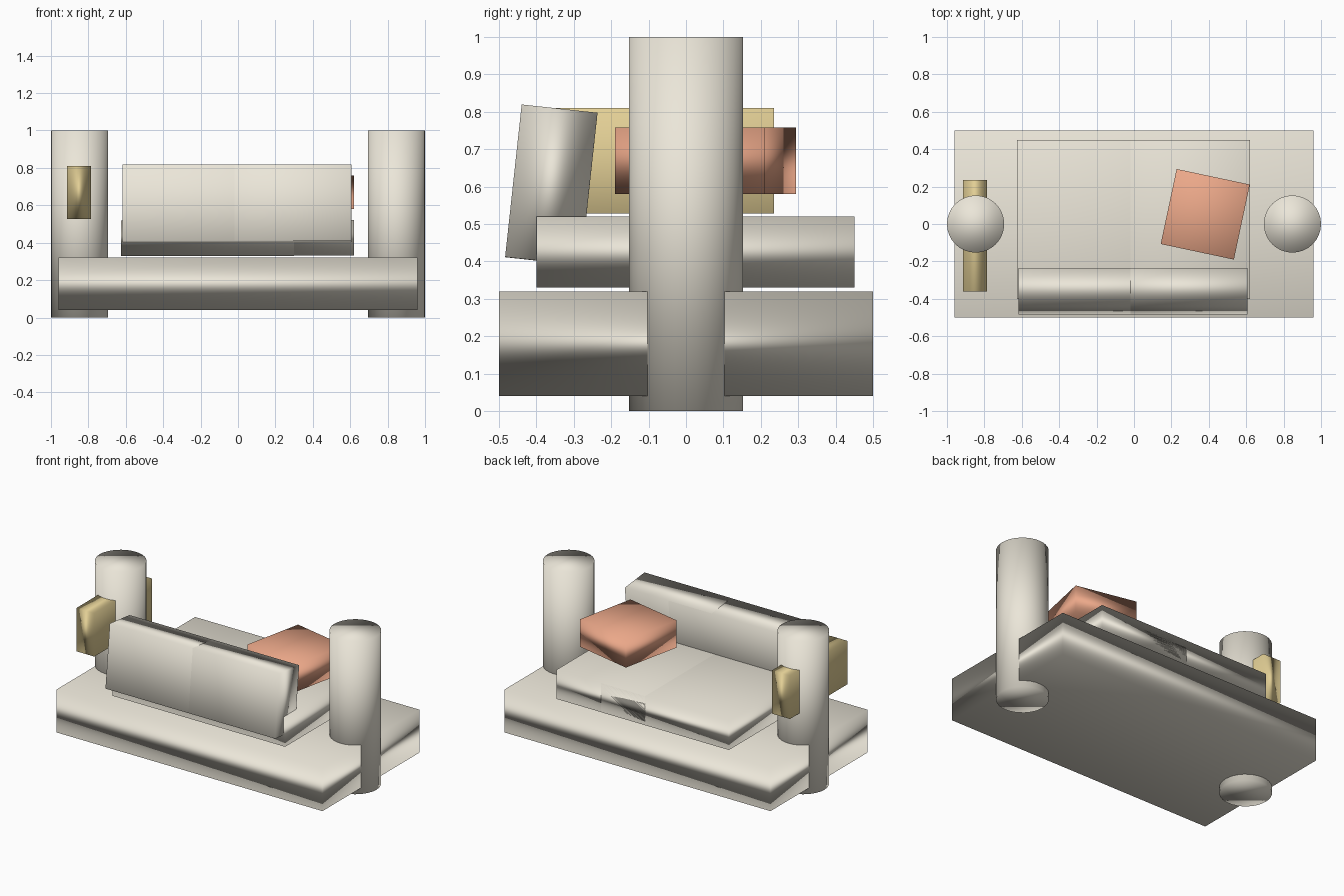
import bpy
from math import radians

if "Cube" in bpy.data.objects:
    bpy.data.objects.remove(bpy.data.objects["Cube"])


def material(name, color):
    m = bpy.data.materials.new(name)
    m.diffuse_color = (*color, 1)
    m.use_nodes = True
    m.node_tree.nodes["Principled BSDF"].inputs["Base Color"].default_value = m.diffuse_color
    return m


cream = material("cream", (0.83, 0.79, 0.69))
gold = material("gold", (0.76, 0.62, 0.30))
coral = material("coral", (0.83, 0.39, 0.25))


def finish(name, mat):
    ob = bpy.context.object
    ob.name = name
    ob.data.materials.append(mat)
    bpy.ops.object.shade_smooth()
    return ob


def box(name, center, size, mat, rot=(0, 0, 0)):
    bpy.ops.mesh.primitive_cube_add(size=1, location=center)
    ob = bpy.context.object
    ob.scale = size
    ob.rotation_euler = [radians(a) for a in rot]
    return finish(name, mat)


# Sofa base slab
box("base", (0, 0, 0.18), (1.92, 1.0, 0.28), cream)

# Round bolster arms standing at both ends
for side, x in (("left", -0.847), ("right", 0.847)):
    bpy.ops.mesh.primitive_cylinder_add(vertices=32, radius=0.153, depth=1,
                                        location=(x, 0, 0.5))
    finish(side + "_arm", cream)

# Overlapping seat and leaning back cushions: wide left one, narrower right one
for side, x0, x1, lift in (("left", -0.625, 0.30, 0), ("right", -0.02, 0.62, 0.0006)):
    cx, w = (x0 + x1) / 2, x1 - x0
    box(side + "_seat_cushion", (cx, 0.025, 0.425 + lift),
        (w, 0.85, 0.19), cream)
    box(side + "_back_cushion", (cx - 0.005 + (0.005 if side == "left" else -0.001),
                                 -0.36, 0.604 + lift),
        (w - 0.014, 0.204, 0.41), cream, (-6.2, 0, 0))

# Coloured throw pillows
box("coral_pillow", (0.381, 0.052, 0.669), (0.40, 0.41, 0.178), coral, (0, 0, -12))
box("gold_pillow", (-0.85, -0.0625, 0.669), (0.13, 0.595, 0.282), gold)
